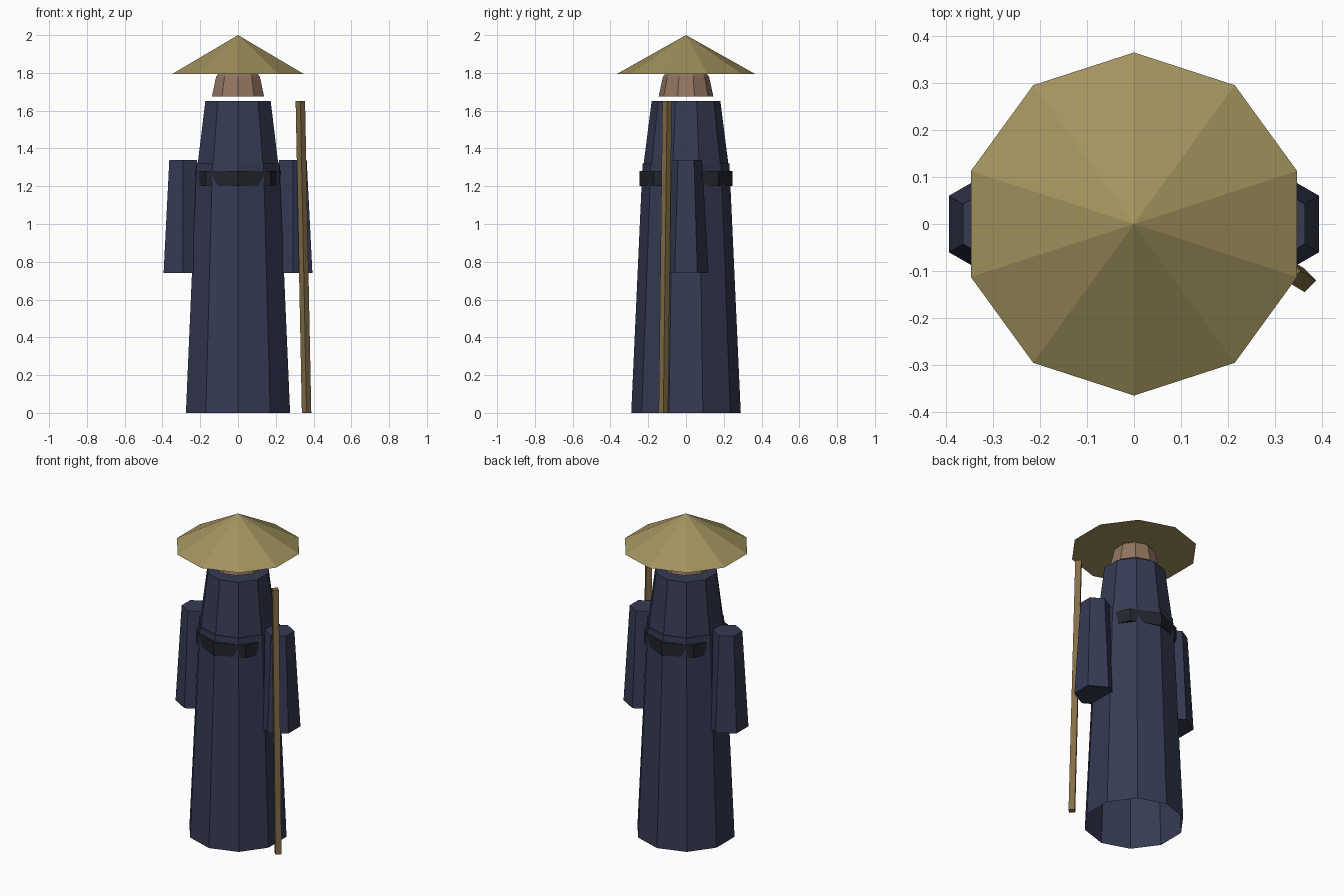
import bpy
import bmesh
from math import cos, sin, pi

if "Cube" in bpy.data.objects:
    bpy.data.objects.remove(bpy.data.objects["Cube"])


def material(name, rgb):
    m = bpy.data.materials.new(name)
    m.diffuse_color = (*rgb, 1)
    m.use_nodes = True
    m.node_tree.nodes["Principled BSDF"].inputs["Base Color"].default_value = m.diffuse_color
    return m


CLOTH = material("dark_blue_cloth", (0.035, 0.043, 0.085))
BELT = material("black_cloth", (0.015, 0.018, 0.025))
SKIN = material("skin", (0.29, 0.18, 0.12))
STRAW = material("straw", (0.36, 0.29, 0.11))
WOOD = material("wood", (0.23, 0.155, 0.064))


def loft(name, rings, sides, mat, cap_bottom=True, cap_top=True):
    """Flat-sided stack of rings (x, y, z, radius), one corner facing -y."""
    bm = bmesh.new()
    loops = []
    for x, y, z, r in rings:
        if r == 0:
            loops.append([bm.verts.new((x, y, z))] * sides)
            continue
        angles = [-pi / 2 + 2 * pi * i / sides for i in range(sides)]
        loops.append([bm.verts.new((x + r * cos(a), y + r * sin(a), z)) for a in angles])
    for low, high in zip(loops, loops[1:]):
        for i in range(sides):
            j = (i + 1) % sides
            bm.faces.new(dict.fromkeys((low[i], low[j], high[j], high[i])))
    if cap_bottom:
        bm.faces.new(loops[0][::-1])
    if cap_top:
        bm.faces.new(loops[-1])
    mesh = bpy.data.meshes.new(name)
    bm.to_mesh(mesh)
    bm.free()
    mesh.materials.append(mat)
    obj = bpy.data.objects.new(name, mesh)
    bpy.context.collection.objects.link(obj)
    return obj


# Robe: hollow skirt with a small ledge and a tapering upper body
loft("robe", [(0, 0, 0, 0.29), (0, 0, 1.32, 0.23), (0, 0, 1.32, 0.224), (0, 0, 1.65, 0.182)],
     10, CLOTH, cap_bottom=False)

# Eight-sided sash around the waist
loft("sash", [(0, 0, 1.20, 0.245), (0, 0, 1.28, 0.245)], 8, BELT)

# Hanging sleeves
for side, label in ((-1, "left"), (1, "right")):
    loft(f"{label}_sleeve", [(side * 0.29, 0, 0.74, 0.12), (side * 0.29, 0, 1.34, 0.085)], 6, CLOTH)

# Head, tucked under the hat
loft("head", [(0, 0, 1.675, 0.145), (0, 0, 1.78, 0.122), (0, 0, 1.82, 0.09)], 10, SKIN)

# Wide conical straw hat
loft("hat", [(0, 0, 1.795, 0.365), (0, 0, 2.0, 0)], 10, STRAW, cap_top=False)

# Leaning square staff
loft("staff", [(0.363, -0.12, 0, 0.025), (0.33, -0.10, 1.65, 0.025)], 4, WOOD)
